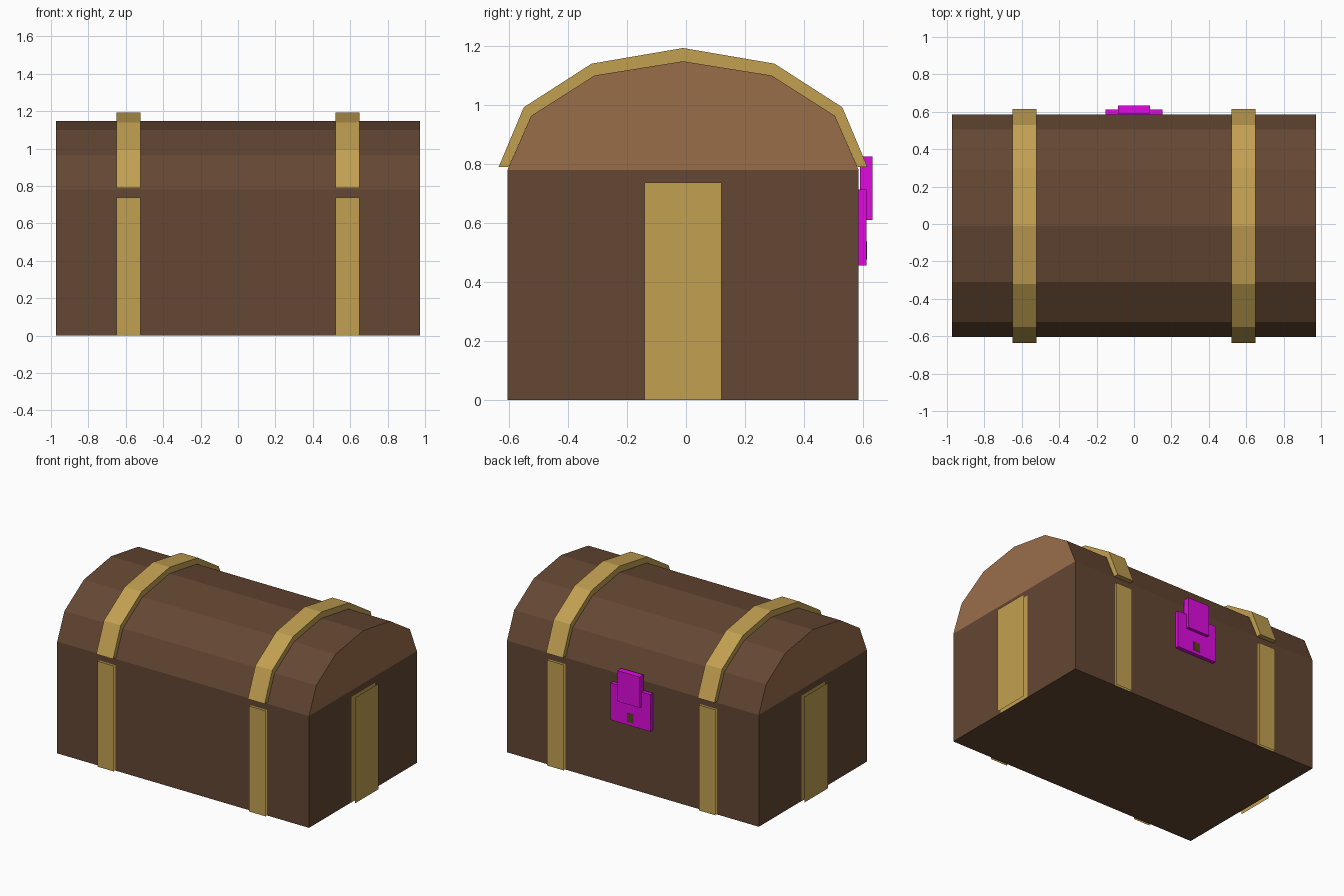
import bpy, bmesh

if "Cube" in bpy.data.objects:
    bpy.data.objects.remove(bpy.data.objects["Cube"])

CY = -0.01          # depth centre of the chest (the lock sticks out at the back)
HX, HY = 0.972, 0.595
SEAM = 0.78


def lin(c):
    c /= 255
    return c / 12.92 if c <= 0.04045 else ((c + 0.055) / 1.055) ** 2.4


def material(name, r, g, b):
    m = bpy.data.materials.new(name)
    m.diffuse_color = (lin(r), lin(g), lin(b), 1)
    m.use_nodes = True
    m.node_tree.nodes["Principled BSDF"].inputs["Base Color"].default_value = m.diffuse_color
    return m


WOOD = material("dark wood", 100, 71, 51)
END = material("light wood", 154, 109, 74)
GOLD = material("brass", 194, 160, 81)
LOCK = material("magenta", 223, 11, 223)
HOLE = material("keyhole dark", 88, 68, 30)


def finish(name, bm, *mats):
    bmesh.ops.recalc_face_normals(bm, faces=bm.faces)
    me = bpy.data.meshes.new(name)
    bm.to_mesh(me)
    bm.free()
    for m in mats:
        me.materials.append(m)
    ob = bpy.data.objects.new(name, me)
    bpy.context.collection.objects.link(ob)
    return ob


def box(name, x0, x1, y0, y1, z0, z1, mat):
    bm = bmesh.new()
    bmesh.ops.create_cube(bm, size=1)
    for v in bm.verts:
        v.co = (x1 if v.co.x > 0 else x0, y1 if v.co.y > 0 else y0, z1 if v.co.z > 0 else z0)
    return finish(name, bm, mat)


def quad(name, pts, mat, normal):
    bm = bmesh.new()
    f = bm.faces.new([bm.verts.new(p) for p in pts])
    f.normal_update()
    if f.normal[normal[0]] * normal[1] < 0:
        f.normal_flip()
    me = bpy.data.meshes.new(name)
    bm.to_mesh(me)
    bm.free()
    me.materials.append(mat)
    bpy.context.collection.objects.link(bpy.data.objects.new(name, me))


def mirrored(half):
    """Full arch from the points of its front half, last point on the centre."""
    return [(CY - y, z) for y, z in half] + [(CY + y, z) for y, z in half[-2::-1]]


lid_arch = mirrored([(HY, SEAM), (0.515, 0.963), (0.30, 1.10), (0, 1.148)])
band_arch = mirrored([(0.625, 0.79), (0.54, 0.992), (0.31, 1.14), (0, 1.193)])

# Chest body
box("chest_body", -HX, HX, CY - HY, CY + HY, 0, SEAM, WOOD)

# Faceted lid with lighter ends
bm = bmesh.new()
ends = [[bm.verts.new((x, y, z)) for y, z in lid_arch] for x in (-HX, HX)]
n = len(lid_arch)
for i in range(n):
    j = (i + 1) % n
    bm.faces.new((ends[0][i], ends[0][j], ends[1][j], ends[1][i]))
for e in ends:
    bm.faces.new(e).material_index = 1
finish("lid", bm, WOOD, END)

# Raised brass bands over the lid
inner = [(lid_arch[0][0] + 0.004, 0.79)] + lid_arch[1:-1] + [(lid_arch[-1][0] - 0.004, 0.79)]
for side, xc in (("left", -0.585), ("right", 0.585)):
    bm = bmesh.new()
    rows = [[bm.verts.new((xc + dx, y, z)) for y, z in arch]
            for dx, arch in ((-0.065, inner), (-0.065, band_arch), (0.065, band_arch), (0.065, inner))]
    for a in range(4):
        p, q = rows[a], rows[(a + 1) % 4]
        for i in range(n - 1):
            bm.faces.new((p[i], p[i + 1], q[i + 1], q[i]))
    for i in (0, n - 1):
        bm.faces.new([r[i] for r in rows])
    finish(side + "_lid_band", bm, GOLD)

    # Rimless double sheets on the front and back of the body
    for face, s in (("front", -1), ("back", 1)):
        for layer, off in (("inner", 0.002), ("outer", 0.017)):
            y = CY + s * (HY + off)
            quad(f"{side}_{face}_strap_{layer}",
                 [(xc - 0.065, y, 0), (xc + 0.065, y, 0), (xc + 0.065, y, 0.737), (xc - 0.065, y, 0.737)],
                 GOLD, (1, s))

# Rimless double sheets on the two ends
for side, s in (("left", -1), ("right", 1)):
    for layer, x in (("inner", HX + 0.002), ("outer", 1.0)):
        quad(f"{side}_end_strap_{layer}",
             [(s * x, CY - 0.13, 0), (s * x, CY + 0.13, 0), (s * x, CY + 0.13, 0.737), (s * x, CY - 0.13, 0.737)],
             GOLD, (0, s))

# Lock plate, hasp and keyhole at the back
box("lock_plate", -0.153, 0.153, 0.584, 0.612, 0.455, 0.713, LOCK)
box("lock_hasp", -0.085, 0.085, 0.59, 0.633, 0.61, 0.825, LOCK)
box("keyhole", -0.025, 0.025, 0.608, 0.614, 0.477, 0.538, HOLE)
